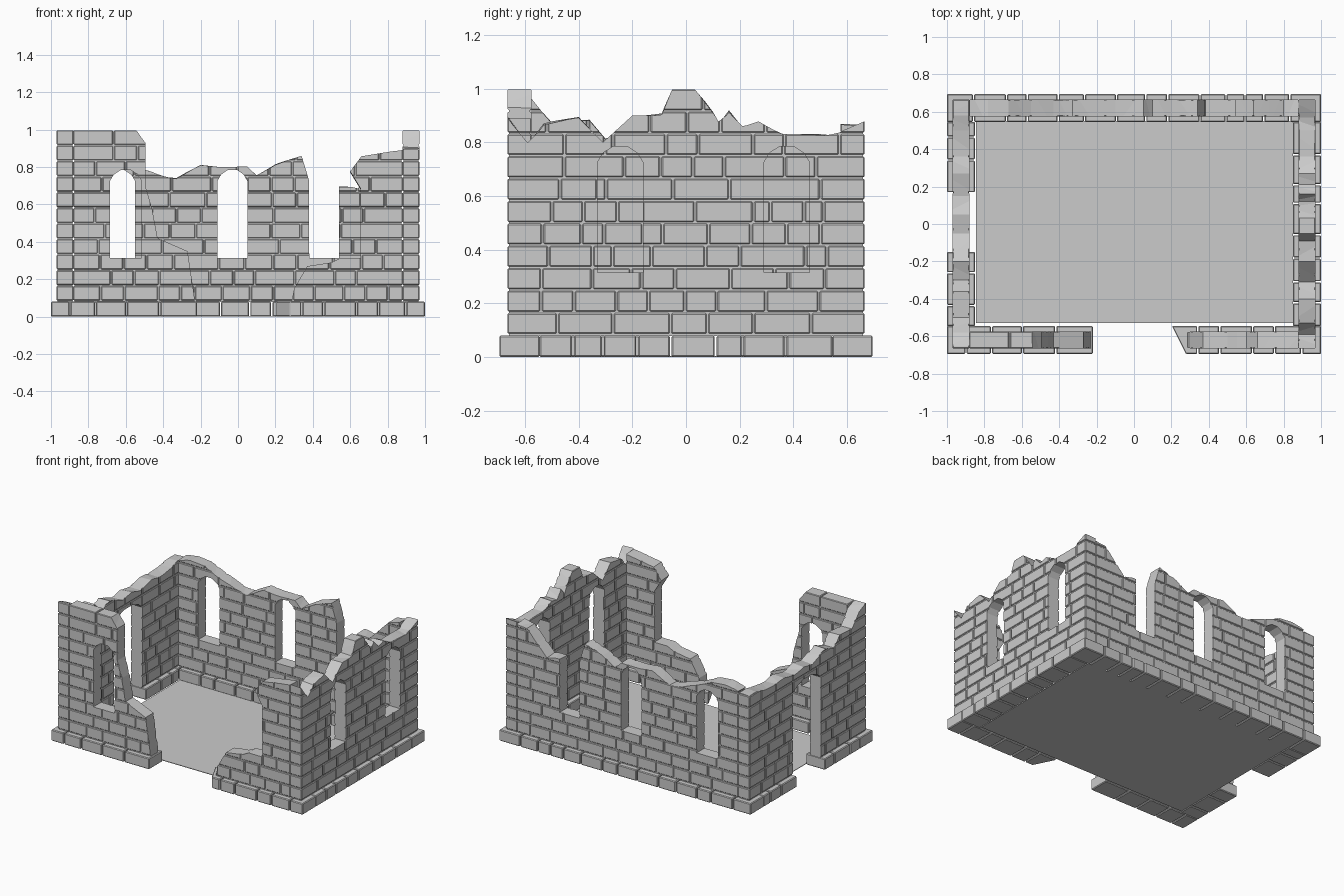
import bpy, bmesh, math, random
from mathutils import Matrix

if "Cube" in bpy.data.objects:
    bpy.data.objects.remove(bpy.data.objects["Cube"])

random.seed(7)
COURSE, GAP = 1 / 12, 0.007
WALL_T, BASE_T = 0.09, 0.15
CX, CY = 0.925, 0.62          # wall centre lines


def finish(bm, name):
    me = bpy.data.meshes.new(name)
    bm.to_mesh(me)
    bm.free()
    ob = bpy.data.objects.new(name, me)
    bpy.context.collection.objects.link(ob)
    return ob


def add_box(bm, x0, x1, y0, y1, z0, z1):
    m = Matrix.Translation(((x0 + x1) / 2, (y0 + y1) / 2, (z0 + z1) / 2))
    m = m @ Matrix.Diagonal((x1 - x0, y1 - y0, z1 - z0, 1))
    return bmesh.ops.create_cube(bm, size=1, matrix=m)


def add_row(bm, a, b, z0, z1, thick, lo=0.11, hi=0.22):
    """One course of bricks of varied length from a to b."""
    x = a
    while x < b - 1e-4:
        n = x + random.uniform(lo, hi)
        if b - n < lo * 0.7:
            n = b
        g = GAP / 2
        add_box(bm, x + (g if x > a else 0), n - (g if n < b else 0),
                -thick / 2, thick / 2, z0 + g, z1 - g)
        x = n


def chamfer(bm, w):
    bmesh.ops.bevel(bm, geom=bm.edges[:], offset=w, segments=1, affect='EDGES')


def prisms(name, outlines, jitter=0.0):
    """Extrude (u, z) outlines through the wall; the far rim is roughened."""
    bm = bmesh.new()
    for pts in outlines:
        near = [bm.verts.new((u, -0.1, z)) for u, z in pts]
        far = [bm.verts.new((u, 0.1, z + (random.uniform(-jitter, jitter) if z > 0.6 else 0)))
               for u, z in pts]
        bm.faces.new(near)
        bm.faces.new(far[::-1])
        for i in range(len(pts)):
            j = (i + 1) % len(pts)
            bm.faces.new((near[j], near[i], far[i], far[j]))
    bmesh.ops.triangulate(bm, faces=bm.faces[:])
    bmesh.ops.recalc_face_normals(bm, faces=bm.faces[:])
    ob = finish(bm, name)
    ob.hide_render = True
    return ob


def arch(c, z0=0.315, top=0.785, w=0.17):
    h = w / 2
    return [(c - h, z0), (c + h, z0), (c + h, top - 0.06), (c + h * 0.75, top - 0.025),
            (c + h * 0.3, top), (c - h * 0.3, top), (c - h * 0.75, top - 0.025), (c - h, top - 0.06)]


def cut(ob, cutter, op):
    m = ob.modifiers.new("cut", 'BOOLEAN')
    m.object, m.operation, m.solver = cutter, op, 'EXACT'
    bpy.ops.object.select_all(action='DESELECT')
    bpy.context.view_layer.objects.active = ob
    ob.select_set(True)
    bpy.ops.object.modifier_apply(modifier=m.name)


def wall(name, half, outlines, openings, loc, angle):
    # facing bricks
    bm = bmesh.new()
    for i in range(1, 12):
        add_row(bm, -half, half, i * COURSE, (i + 1) * COURSE, WALL_T)
    chamfer(bm, 0.004)
    bricks = finish(bm, name + "_bricks")
    # recessed mortar core
    bm = bmesh.new()
    t = WALL_T / 2 - 0.006
    add_box(bm, -half + 0.006, half - 0.006, -t, t, COURSE - 0.005, 0.99)
    core = finish(bm, name + "_mortar")
    # broken silhouette and openings
    shape = prisms("silhouette", outlines, 0.015)
    holes = prisms("openings", openings) if openings else None
    for ob in (bricks, core):
        cut(ob, shape, 'INTERSECT')
        if holes:
            cut(ob, holes, 'DIFFERENCE')
        ob.location = loc
        ob.rotation_euler.z = angle
    for c in (shape, holes):
        if c:
            bpy.data.objects.remove(c)


def from_top(half, top):
    """Close a broken top line down to below the ground."""
    return [(-half - 0.05, -0.05), (half + 0.05, -0.05),
            (half + 0.05, top[-1][1])] + top[::-1] + [(-half - 0.05, top[0][1])]


HX, HY = CX - WALL_T / 2, CY + WALL_T / 2

# front wall: two remnants beside the collapsed middle
front_left = [(-0.95, -0.05), (-0.22, -0.05), (-0.235, 0.12), (-0.27, 0.35), (-0.43, 0.42),
              (-0.46, 0.58), (-0.495, 0.7), (-0.495, 0.93), (-0.55, 1.01), (-0.95, 1.01)]
front_right = [(0.24, -0.05), (0.28, 0.05), (0.3, 0.15), (0.37, 0.27), (0.5, 0.29), (0.55, 0.315),
               (0.655, 0.315), (0.655, 0.69), (0.6, 0.78), (0.66, 0.86), (0.78, 0.88),
               (0.95, 0.9), (0.95, -0.05)]
wall("front_wall", HX, [front_left, front_right], [arch(-0.6)], (0, -CY, 0), 0)

# back wall
back = [(-0.88, 0.84), (-0.78, 0.87), (-0.67, 0.86), (-0.55, 0.8), (-0.43, 0.765), (-0.33, 0.735),
        (-0.2, 0.81), (-0.1, 0.8), (0.05, 0.805), (0.1, 0.755), (0.2, 0.81), (0.34, 0.86),
        (0.38, 0.73), (0.381, 0.315), (0.539, 0.315), (0.54, 0.69), (0.64, 0.69), (0.72, 0.77),
        (0.8, 0.85), (0.88, 0.87)]
wall("back_wall", HX, [from_top(HX, back)], [arch(-0.635), arch(-0.03, w=0.16)], (0, CY, 0), 0)

# right wall
right = [(-0.665, 0.89), (-0.59, 0.8), (-0.53, 0.86), (-0.4, 0.89), (-0.31, 0.80), (-0.2, 0.9),
         (-0.09, 0.9), (-0.05, 1.0), (0.03, 1.0), (0.09, 0.92), (0.12, 0.88), (0.16, 0.91),
         (0.21, 0.86), (0.27, 0.88), (0.36, 0.83), (0.5, 0.825), (0.57, 0.84), (0.665, 0.88)]
wall("right_wall", HY, [from_top(HY, right)], [arch(-0.245), arch(0.375)],
     (CX, 0, 0), math.pi / 2)

# left wall with arched doorway
left = [(-0.665, 1.0), (-0.58, 0.97), (-0.5, 0.87), (-0.36, 0.88), (-0.3, 0.81), (-0.2, 0.85),
        (-0.05, 0.8), (0.05, 0.82), (0.15, 0.79), (0.27, 0.82), (0.36, 0.8), (0.5, 0.82),
        (0.58, 0.84), (0.665, 0.84)]
wall("left_wall", HY, [from_top(HY, left)], [arch(0.01, -0.08, 0.72, 0.32)],
     (-CX, 0, 0), math.pi / 2)


# plinth course, interrupted at the breach and the doorway
def plinth(name, runs, loc, angle):
    bm = bmesh.new()
    for a, b in runs:
        add_row(bm, a, b, -GAP / 2, COURSE, BASE_T, 0.1, 0.18)
    chamfer(bm, 0.005)
    ob = finish(bm, name)
    ob.location = loc
    ob.rotation_euler.z = angle
    return ob


SY = CY - BASE_T / 2
fp = plinth("front_plinth", [(-1, -0.22), (0.22, 1)], (0, -CY, 0), 0)
for v in fp.data.vertices:            # slanted broken end
    if 0.2 < v.co.x < 0.24:
        v.co.x += 0.02 - v.co.y * 0.5
plinth("back_plinth", [(-1, 1)], (0, CY, 0), 0)
plinth("right_plinth", [(-SY, SY)], (CX, 0, 0), math.pi / 2)
plinth("left_plinth", [(-SY, -0.15), (0.17, SY)], (-CX, 0, 0), math.pi / 2)

# floor
bm = bmesh.new()
add_box(bm, -0.845, 0.85, -0.53, 0.55, 0.0, 0.004)
finish(bm, "floor")
